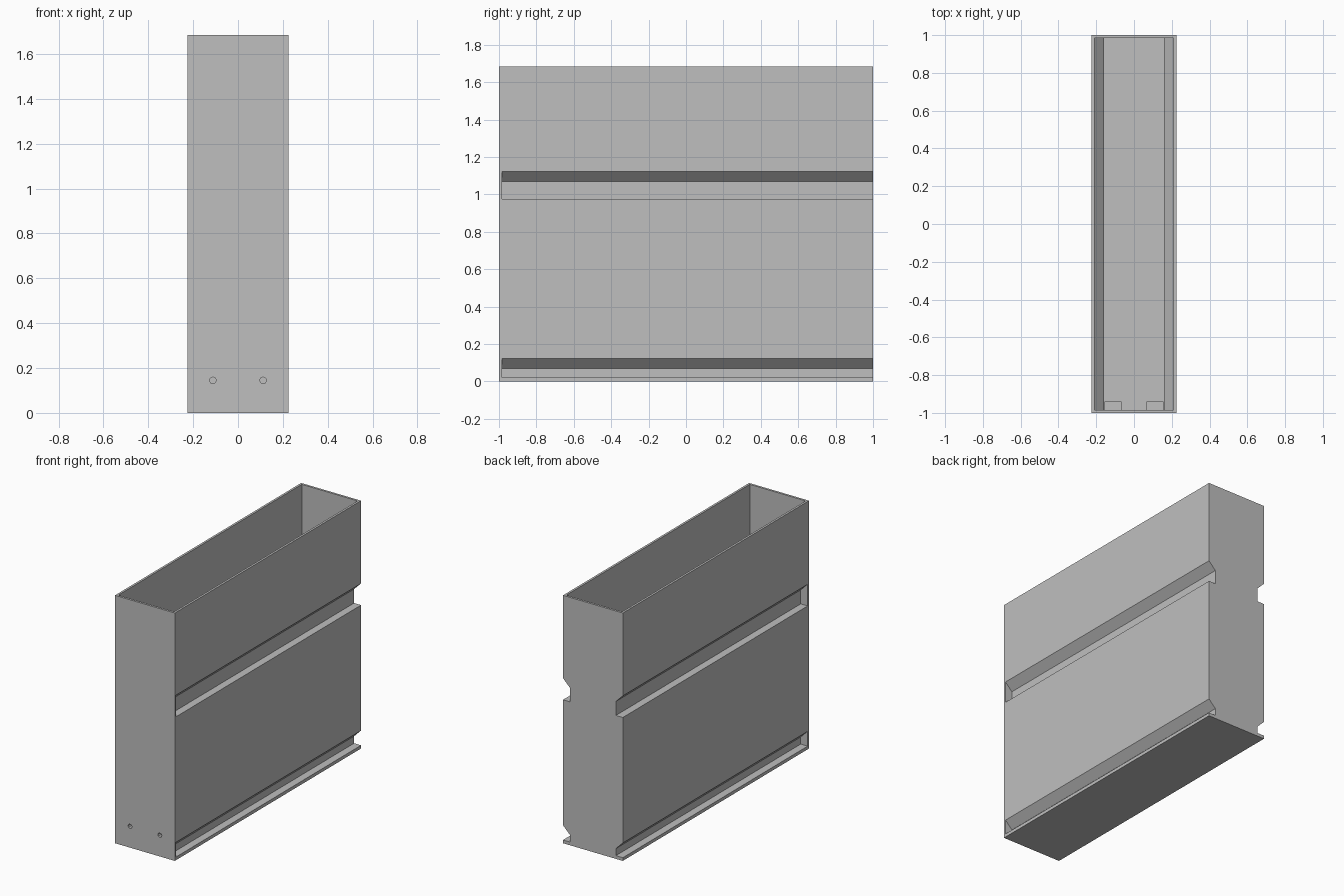
import bpy, bmesh, math

if "Cube" in bpy.data.objects:
    bpy.data.objects.remove(bpy.data.objects["Cube"], do_unlink=True)

W, L, H, T = 0.225, 1.0, 1.685, 0.015      # half width, half length, height, wall
DEPTH = 0.052                              # groove depth
GROOVES = [(0.022, 0.07), (0.975, 1.07)]   # floor and start of slope
HOLE_X, HOLE_Z = 0.112, 0.145

grey = bpy.data.materials.new("plain grey")
grey.use_nodes = True
grey.diffuse_color = (0.52, 0.52, 0.52, 1)
grey.node_tree.nodes["Principled BSDF"].inputs["Base Color"].default_value = grey.diffuse_color


def extrude_profile(name, points, y0, y1):
    """Extrude an x/z outline along y."""
    bm = bmesh.new()
    face = bm.faces.new([bm.verts.new((x, y0, z)) for x, z in points])
    moved = bmesh.ops.extrude_face_region(bm, geom=[face])["geom"]
    bmesh.ops.translate(bm, vec=(0, y1 - y0, 0),
                        verts=[v for v in moved if isinstance(v, bmesh.types.BMVert)])
    bmesh.ops.recalc_face_normals(bm, faces=bm.faces)
    mesh = bpy.data.meshes.new(name)
    bm.to_mesh(mesh)
    bm.free()
    mesh.materials.append(grey)
    obj = bpy.data.objects.new(name, mesh)
    bpy.context.collection.objects.link(obj)
    return obj


def rect(x0, x1, z0, z1):
    return [(x0, z0), (x1, z0), (x1, z1), (x0, z1)]


def cut(target, cutter):
    """Subtract the cutter, apply, and discard it."""
    cutter.hide_render = True
    mod = target.modifiers.new("cut", 'BOOLEAN')
    mod.operation, mod.solver, mod.object = 'DIFFERENCE', 'EXACT', cutter
    bpy.context.view_layer.objects.active = target
    bpy.ops.object.modifier_apply(modifier=mod.name)
    bpy.data.objects.remove(cutter, do_unlink=True)


# Outer body
body = extrude_profile("bin_body", rect(-W, W, 0, H), -L, L)

# Rail grooves with a sloped top, stopping behind the front panel
for side in (-1, 1):
    for low, slope in GROOVES:
        inner, outer = W - DEPTH, W + DEPTH
        outline = [(inner, low), (outer, low), (outer, slope + 2 * DEPTH), (inner, slope)]
        cut(body, extrude_profile("groove_cutter", [(side * x, z) for x, z in outline],
                                  -L + T, L + T))

# Cavity follows the grooves at a constant wall thickness
wide, narrow, rise = W - T, W - DEPTH - T, T * (math.sqrt(2) - 1)
half = [(narrow, T)]
for low, slope in GROOVES:
    if low > 0.1:
        half += [(wide, low - T), (narrow, low - T)]
    half += [(narrow, slope + rise), (wide, slope + rise + DEPTH)]
half.append((wide, H + T))
outline = half + [(-x, z) for x, z in reversed(half)]
cut(body, extrude_profile("cavity_cutter", outline, -L + T, L - T))

# Screw bosses inside the front panel, with holes through both
for side, label in ((1, "left"), (-1, "right")):
    x = side * HOLE_X
    boss = extrude_profile(label + "_screw_boss",
                           rect(x - 0.045, x + 0.045, HOLE_Z - 0.045, HOLE_Z + 0.045),
                           -L + T, -L + 0.06)
    ring = [(x + 0.015 * math.cos(i * math.pi / 4), HOLE_Z + 0.015 * math.sin(i * math.pi / 4))
            for i in range(8)]
    for part in (body, boss):
        cut(part, extrude_profile("hole_cutter", ring, -L - T, -L + 0.08))
